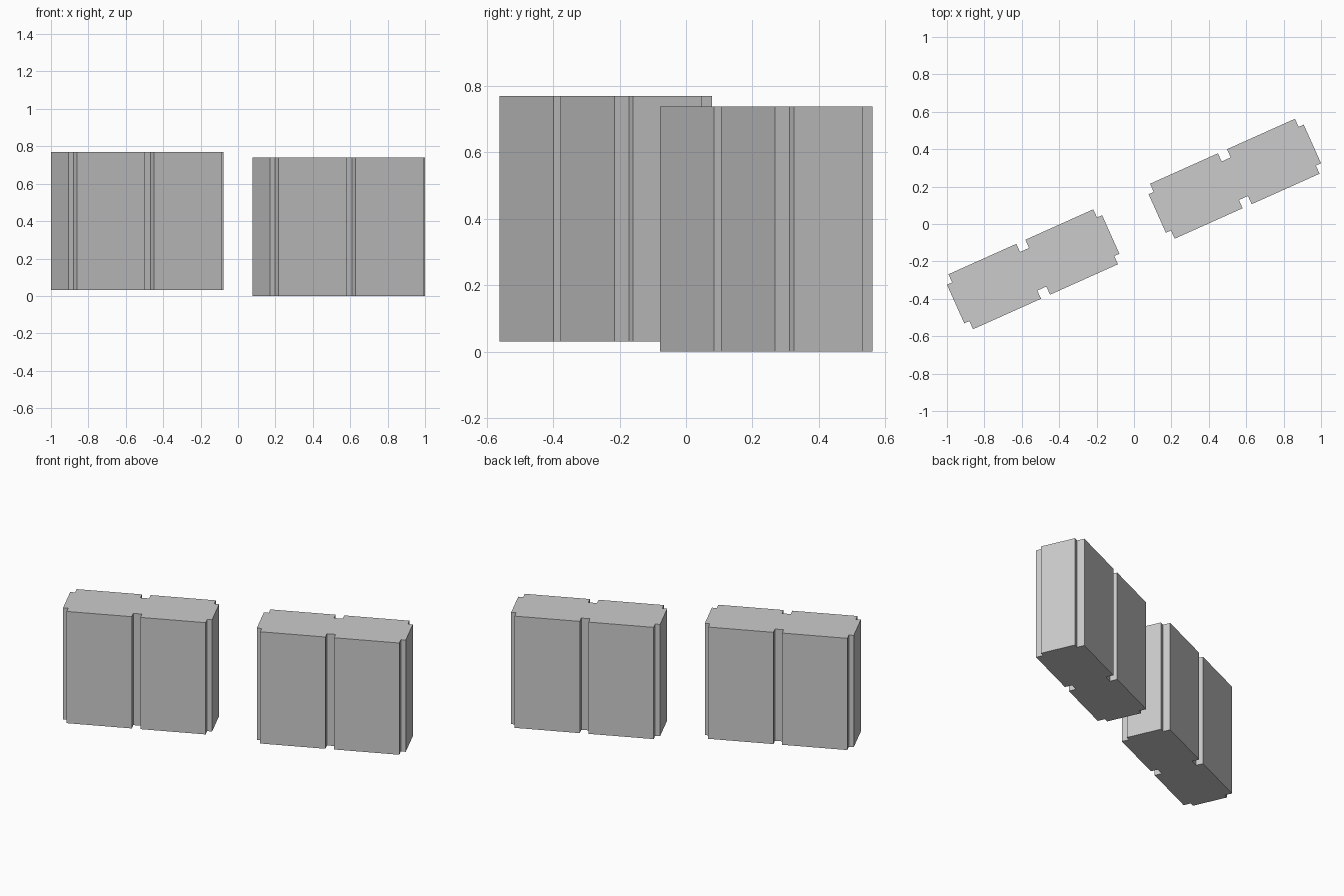
import bpy, bmesh
from math import radians

if "Cube" in bpy.data.objects:
    bpy.data.objects.remove(bpy.data.objects["Cube"])

# One quarter of the cross-section: stepped corner and half of the middle slot
QUARTER = [(.4545, .113), (.4245, .113), (.4245, .161), (.0265, .161), (.0265, .113)]
HEIGHT = 0.739
ANGLE = radians(24.15)


def full_outline():
    top = QUARTER + [(-x, y) for x, y in reversed(QUARTER)]
    return top + [(-x, -y) for x, y in top]


def grooved_block(name, location):
    bm = bmesh.new()
    face = bm.faces.new([bm.verts.new((x, y, 0)) for x, y in full_outline()])
    ext = bmesh.ops.extrude_face_region(bm, geom=[face])
    verts = [g for g in ext["geom"] if isinstance(g, bmesh.types.BMVert)]
    bmesh.ops.translate(bm, vec=(0, 0, HEIGHT), verts=verts)
    bmesh.ops.recalc_face_normals(bm, faces=bm.faces)
    mesh = bpy.data.meshes.new(name)
    bm.to_mesh(mesh)
    bm.free()
    obj = bpy.data.objects.new(name, mesh)
    obj.location = location
    obj.rotation_euler.z = ANGLE
    bpy.context.collection.objects.link(obj)


# Two matching blocks, the left one slightly raised
grooved_block("right_block", (.539, .242, 0))
grooved_block("left_block", (-.539, -.242, .031))
